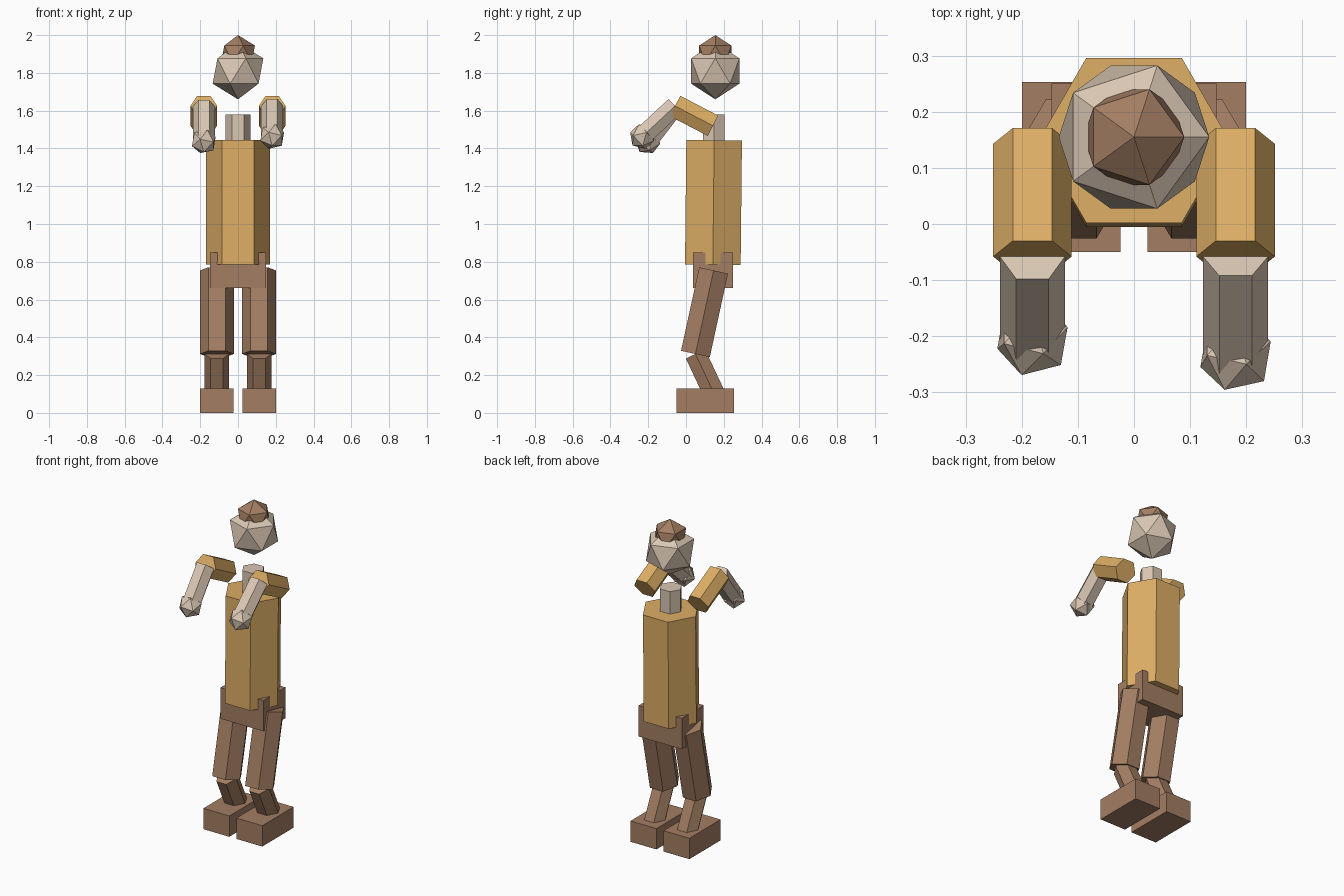
import bpy, bmesh, math
from mathutils import Vector, Matrix

cube = bpy.data.objects.get("Cube")
if cube:
    bpy.data.objects.remove(cube, do_unlink=True)


def material(name, color):
    m = bpy.data.materials.new(name)
    m.use_nodes = True
    m.diffuse_color = (*color, 1)
    m.node_tree.nodes["Principled BSDF"].inputs["Base Color"].default_value = (*color, 1)
    return m


shirt = material("golden_tan", (0.72, 0.42, 0.13))
skin = material("pale_skin", (0.70, 0.57, 0.45))
brown = material("warm_brown", (0.37, 0.21, 0.125))


def finish(bm, name, mat):
    bmesh.ops.recalc_face_normals(bm, faces=bm.faces)
    mesh = bpy.data.meshes.new(name)
    bm.to_mesh(mesh)
    bm.free()
    mesh.materials.append(mat)
    obj = bpy.data.objects.new(name, mesh)
    bpy.context.collection.objects.link(obj)
    return obj


def hex_prism(name, x, start, end, radius, mat):
    """Six-sided bar between two (y, z) points, with corners towards +x and -x."""
    bm = bmesh.new()
    a, b = Vector((x, *start)), Vector((x, *end))
    across = Vector((1, 0, 0))
    side = (b - a).normalized().cross(across)
    rings = []
    for centre in (a, b):
        ring = []
        for i in range(6):
            t = i * math.pi / 3
            ring.append(bm.verts.new(centre + radius * (math.cos(t) * across + math.sin(t) * side)))
        rings.append(ring)
        bm.faces.new(ring)
    for i in range(6):
        j = (i + 1) % 6
        bm.faces.new((rings[0][i], rings[0][j], rings[1][j], rings[1][i]))
    return finish(bm, name, mat)


def box(name, low, high, mat):
    low, high = Vector(low), Vector(high)
    bm = bmesh.new()
    bmesh.ops.create_cube(bm, size=1, matrix=Matrix.Translation((low + high) / 2)
                          @ Matrix.Diagonal((*(high - low), 1)))
    return finish(bm, name, mat)


def faceted_ball(name, centre, radius, mat, tilt=0):
    bm = bmesh.new()
    bmesh.ops.create_icosphere(bm, subdivisions=1, radius=radius,
                               matrix=Matrix.Translation(centre) @ Matrix.Rotation(tilt, 4, 'X'))
    return finish(bm, name, mat)


# Body and head
hex_prism("torso", 0, (0.142, 0.785), (0.149, 1.443), 0.17, shirt)
hex_prism("neck", 0, (0.147, 1.38), (0.147, 1.58), 0.066, skin)
box("pelvis", (-0.147, 0.038, 0.66), (0.147, 0.25, 0.85), brown)
faceted_ball("head", (0, 0.155, 1.81), 0.15, skin)
faceted_ball("hair", (0, 0.155, 1.90), 0.10, brown)

# Limbs: the two hands are raised to slightly different heights
shoulder, elbow = (0.143, 1.52), (-0.058, 1.625)
hip, knee, ankle = (0.146, 0.754), (0.05, 0.312), (0.15, 0.10)
for label, s, hand in (("right", -1, (-0.203, 1.437)), ("left", 1, (-0.232, 1.463))):
    arm_x, leg_x = s * 0.181, s * 0.112
    hex_prism(label + "_upper_arm", arm_x, shoulder, elbow, 0.07, shirt)
    hex_prism(label + "_forearm", arm_x, elbow, hand, 0.058, skin)
    tilt = -math.atan2(elbow[0] - hand[0], elbow[1] - hand[1])
    faceted_ball(label + "_hand", (arm_x, *hand), 0.07, skin, tilt)
    hex_prism(label + "_thigh", leg_x, hip, knee, 0.09, brown)
    hex_prism(label + "_shin", leg_x, knee, ankle, 0.065, brown)
    box(label + "_foot", (leg_x - 0.088, -0.05, 0), (leg_x + 0.088, 0.253, 0.128), brown)
